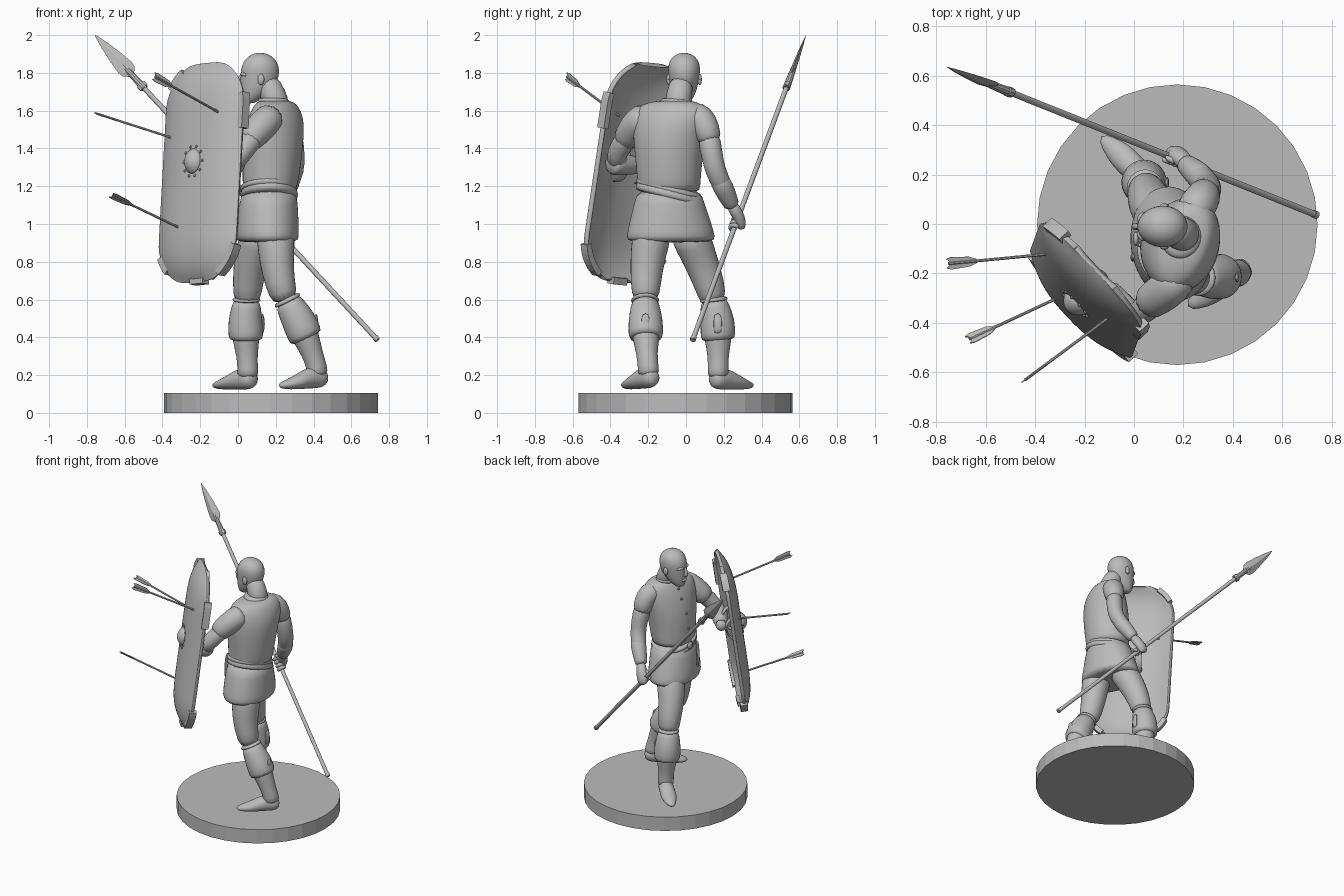
import bpy
import bmesh
from math import sin, cos, pi, radians, sqrt
from mathutils import Vector

cube = bpy.data.objects.get("Cube")
if cube:
    bpy.data.objects.remove(cube, do_unlink=True)

grey = bpy.data.materials.new("plain_grey")
grey.use_nodes = True
grey.diffuse_color = (0.5, 0.5, 0.5, 1)
grey.node_tree.nodes["Principled BSDF"].inputs["Base Color"].default_value = grey.diffuse_color


def finish(name, bm, smooth=True, subdivide=0, thickness=0):
    """Turn a bmesh into a named, coloured object."""
    bmesh.ops.recalc_face_normals(bm, faces=bm.faces)
    mesh = bpy.data.meshes.new(name)
    bm.to_mesh(mesh)
    bm.free()
    mesh.materials.append(grey)
    if smooth:
        mesh.shade_smooth()
        if not subdivide:
            mesh.set_sharp_from_angle(angle=radians(35))
    obj = bpy.data.objects.new(name, mesh)
    bpy.context.scene.collection.objects.link(obj)
    if thickness:
        solid = obj.modifiers.new("thickness", "SOLIDIFY")
        solid.thickness, solid.offset = thickness, 0
    if subdivide:
        sub = obj.modifiers.new("rounding", "SUBSURF")
        sub.levels = sub.render_levels = subdivide
    return obj


def skin(name, rings, **options):
    """Join rings of points into a capped surface."""
    bm = bmesh.new()
    loops = [[bm.verts.new(p) for p in ring] for ring in rings]
    for low, high in zip(loops, loops[1:]):
        for i in range(len(low)):
            j = (i + 1) % len(low)
            bm.faces.new((low[i], low[j], high[j], high[i]))
    bm.faces.new(loops[0])
    bm.faces.new(loops[-1])
    return finish(name, bm, **options)


def body(name, sections, sides=24, slope=0):
    """Stack level sections: z, x, y, half width, half depth, twist in degrees."""
    rings = []
    for z, x, y, wide, deep, twist in sections:
        t, ring = radians(twist), []
        for i in range(sides):
            a = 2 * pi * i / sides
            across, along = wide * sin(a), deep * cos(a)
            dy = across * cos(t) - along * sin(t)
            ring.append((x + across * sin(t) + along * cos(t), y + dy, z + slope * dy))
        rings.append(ring)
    return skin(name, rings, subdivide=1)


def tube(name, points, radii, sides=14, subdivide=1, side=None, smooth=True):
    """Sweep an ellipse along points; a radius may be a pair (side, other)."""
    pts, rings = [Vector(p) for p in points], []
    overall = (pts[-1] - pts[0]).normalized()
    ref = Vector((0, 0, 1)) if abs(overall.z) < 0.75 else Vector((1, 0, 0))
    for i, p in enumerate(pts):
        tangent = (pts[min(i + 1, len(pts) - 1)] - pts[max(i - 1, 0)]).normalized()
        u = tangent.cross(ref).normalized()
        if side is not None:
            u = (side - tangent * side.dot(tangent)).normalized()
        v = u.cross(tangent)
        r = radii[i] if isinstance(radii, (list, tuple)) else radii
        a, b = r if isinstance(r, tuple) else (r, r)
        angles = [2 * pi * (k + 0.5) / sides for k in range(sides)]
        rings.append([p + u * a * cos(t) + v * b * sin(t) for t in angles])
    return skin(name, rings, subdivide=subdivide, smooth=smooth)


def ball(name, centre, size, segments=14):
    bm = bmesh.new()
    bmesh.ops.create_uvsphere(bm, u_segments=segments, v_segments=segments // 2 + 1, radius=1)
    for v in bm.verts:
        v.co = Vector(c * s for c, s in zip(v.co, size)) + Vector(centre)
    obj = finish(name, bm)
    obj.data.shade_smooth()
    return obj


# Round base
bm = bmesh.new()
bmesh.ops.create_cone(bm, cap_ends=True, segments=32, radius1=0.567, radius2=0.567, depth=0.105)
bmesh.ops.translate(bm, verts=bm.verts, vec=(0.175, -0.003, 0.0525))
finish("base_disc", bm, smooth=False)

# Torso and tunic
chest = [(1.16, .165, -.09, .165, .14, 0), (1.2, .17, -.09, .167, .147, 2),
         (1.3, .178, -.09, .175, .155, 8), (1.42, .185, -.09, .19, .16, 14),
         (1.53, .2, -.085, .205, .147, 20), (1.6, .2, -.08, .2, .122, 21),
         (1.635, .2, -.075, .165, .1, 21), (1.655, .195, -.06, .1, .085, 18)]
body("vest", chest)
body("vest_collar", [(1.63, .195, -.06, .1, .09, 18), (1.66, .187, -.05, .084, .08, 15),
                     (1.67, .18, -.045, .076, .074, 15)])
body("tunic_skirt", [(.9, .153, -.08, .238, .166, -8), (.93, .153, -.08, .238, .169, -8),
                     (1.0, .156, -.083, .222, .167, -6), (1.1, .161, -.088, .19, .156, -3),
                     (1.2, .168, -.09, .168, .147, 0)])
body("vest_hem", [(1.13, .165, -.09, .183, .156, 0), (1.15, .165, -.09, .18, .156, 0),
                  (1.22, .168, -.09, .163, .143, 0)], slope=-.25)
body("belt", [(z, .162, -.09, r + .022, r, 0) for z, r in
              [(1.168, .142), (1.172, .154), (1.2, .152), (1.204, .14)]], slope=-.25)
tube("belt_tail", [(.0, -.13, 1.2), (-.01, -.135, 1.1), (.0, -.14, .98)], [(.018, .008)] * 3, sides=8)
ball("belt_buckle", (.008, -.06, 1.18), (.012, .03, .026))
for z, x, y, wide, deep, twist in chest[1:7]:
    t = radians(twist)
    ball("vest_button", (x - deep * cos(t), y + deep * sin(t), z), (.009, .009, .009), 8)

# Head
tube("neck", [(.215, -.05, 1.6), (.185, -.035, 1.69), (.145, -.02, 1.77)], [.078, .068, .066])
body("head", [(1.638, .06, -.012, .02, .022, 0), (1.65, .066, -.012, .04, .04, 0),
              (1.685, .085, -.012, .06, .068, 0), (1.73, .105, -.011, .074, .092, 0),
              (1.775, .114, -.01, .081, .102, 0), (1.82, .117, -.01, .087, .103, 0),
              (1.86, .118, -.01, .08, .09, 0), (1.89, .118, -.01, .057, .062, 0),
              (1.907, .115, -.01, .02, .022, 0)])
tube("nose", [(.024, -.01, 1.8), (.005, -.01, 1.765), (.002, -.01, 1.735), (.022, -.01, 1.725)],
     [.009, .013, .019, .012], sides=8)
tube("lips", [(.03, -.038, 1.694), (.012, -.011, 1.697), (.03, .016, 1.694)], .011, sides=8)
for s in (-1, 1):
    tube("eyebrow", [(.022, -.01 + s * .012, 1.79), (.018, -.01 + s * .035, 1.797),
                     (.045, -.01 + s * .06, 1.787)], .011, sides=8)
    ball("ear", (.122, -.01 + s * .082, 1.765), (.018, .012, .03))

# Right arm, holding the spear
tube("right_sleeve", [(.22, .02, 1.585), (.262, .08, 1.565), (.28, .112, 1.5), (.288, .13, 1.42)],
     [.075, .08, .073, .064])
tube("right_arm", [(.28, .115, 1.5), (.298, .138, 1.36), (.298, .155, 1.28), (.265, .195, 1.2),
                   (.21, .24, 1.1)], [.066, .058, .056, .053, .036])
tube("right_bracer", [(.292, .165, 1.255), (.26, .2, 1.19), (.215, .237, 1.11), (.205, .245, 1.095)],
     [.055, .057, .044, .042])
tube("right_palm", [(.215, .238, 1.11), (.19, .268, 1.06), (.165, .292, 1.01), (.155, .295, .97)],
     [.033, (.034, .04), (.03, .042), (.02, .03)])

# Left arm, behind the shield
tube("left_sleeve", [(.19, -.19, 1.575), (.15, -.255, 1.545), (.085, -.3, 1.475), (.045, -.33, 1.425)],
     [.082, .085, .078, .07])
tube("left_arm", [(.11, -.285, 1.49), (.045, -.34, 1.42), (.0, -.385, 1.34), (-.055, -.325, 1.32),
                  (-.13, -.245, 1.31)], [.066, .06, .06, .055, .04])
tube("left_bracer", [(.01, -.405, 1.32), (-.025, -.365, 1.32), (-.1, -.275, 1.31), (-.115, -.255, 1.31)],
     [.062, .064, .05, .046])
tube("left_hand", [(-.12, -.25, 1.31), (-.145, -.22, 1.31), (-.165, -.195, 1.31)], [.035, .042, .03])


def leg(side, thigh, shin, foot, toe_tip):
    """Trouser leg, boot with cuff, ties and foot."""
    tube(side + "_thigh", thigh, [.105, .103, .093, .082, .072])
    tube(side + "_boot_shaft", shin, [.076, .084, .074, .056, .056, .06])
    top, knee, calf = (Vector(p) for p in shin[:3])
    axis = (calf - top).normalized()
    tube(side + "_boot_cuff", [top - axis * .03, top, knee, calf - axis * .01, calf + axis * .01],
         [.068, .078, .094, .096, .084])
    tube(side + "_knee_tie", [top - axis * d for d in (.045, .03, .015)], [.068, .079, .075])
    tube(side + "_cuff_strap", [knee + Vector((.09, 0, .04)), knee + Vector((.1, 0, -.02)),
                                knee + Vector((.09, 0, -.075))], [(.024, .008)] * 3, sides=8)
    tube(side + "_foot", foot + [toe_tip],
         [(.035, .035), (.052, .055), (.052, .062), (.058, .044), (.05, .03), (.018, .014)])


leg("right", [(.125, .0, .98), (.1, .04, .9), (.065, .08, .8), (.052, .125, .68), (.045, .15, .57)],
    [(.045, .15, .57), (.038, .168, .49), (.042, .17, .39), (.048, .17, .3), (.052, .17, .23),
     (.052, .17, .18)],
    [(.085, .135, .175), (.065, .16, .178), (.025, .2, .183), (-.03, .255, .165), (-.075, .3, .152)],
    (-.135, .355, .143))
leg("left", [(.2, -.17, .98), (.2, -.19, .9), (.205, -.205, .8), (.22, -.213, .69), (.255, -.215, .58)],
    [(.275, -.216, .57), (.322, -.214, .49), (.36, -.212, .4), (.395, -.207, .31), (.418, -.2, .24),
     (.422, -.195, .19)],
    [(.468, -.165, .19), (.437, -.185, .185), (.39, -.215, .19), (.33, -.258, .168), (.275, -.295, .152)],
    (.217, -.335, .143))

# Shield frame: width, height and outward directions
centre = Vector((-.187, -.262, 1.27))
up = Vector((.055, .15, 1)).normalized()
wide = Vector((.68, -.73, 0))
wide = (wide - up * wide.dot(up)).normalized()
out = up.cross(wide).normalized()
if out.x > 0:
    out = -out
HALF, TALL = .292, .58


def half_width(v):
    return HALF * sqrt(1 - max(0, (abs(v) - .35) / .25) ** 2)


def on_shield(u, v, lift=0):
    """Domed surface whose edge lies in one plane."""
    across = min(1, abs(u) / half_width(v))
    bulge = .075 * (1 - across ** 2.5) * (1 - (abs(v) / TALL) ** 7)
    return centre + wide * u + up * v + out * (bulge + lift)


# Shield board
bm = bmesh.new()
rows = []
for j in range(41):
    v = TALL * sin(pi * (j / 40 - .5))
    rows.append([bm.verts.new(on_shield(half_width(v) * sin(pi * i / 40), v)) for i in range(-20, 21)])
for low, high in zip(rows, rows[1:]):
    for i in range(40):
        bm.faces.new((low[i], low[i + 1], high[i + 1], high[i]))
finish("shield_board", bm, thickness=.026)


# Metal clips on the shield edge
def clip(name, s, start, end):
    heights = [start + (end - start) * i / 6 for i in range(7)]
    tube("shield_" + name, [on_shield(s * half_width(v), v) for v in heights], [(.036, .024)] * 7,
         sides=4, subdivide=0, side=out, smooth=False)


clip("upper_clip", 1, .22, .41)
clip("lower_clip", 1, -.55, -.4)
clip("far_clip", -1, -.52, -.44)
clip("top_clip", -1, .46, .55)
tube("shield_bottom_clip", [on_shield(u, -TALL) for u in (-.03, .02, .07)], [(.034, .026)] * 3, sides=4,
     subdivide=0, side=out, smooth=False)

# Shield boss with rivets, and arm straps
hub_u, hub_v = .012, .05
tube("shield_boss", [on_shield(hub_u, hub_v, d) for d in (0, .015, .035, .05, .055)],
     [(.06, .072), (.058, .07), (.045, .054), (.025, .03), (.007, .008)], sides=20, side=wide)
for k in range(10):
    a = 2 * pi * k / 10
    ball("boss_rivet", on_shield(hub_u + .07 * cos(a), hub_v + .082 * sin(a), .013), (.008,) * 3, 8)
for u in (-.06, .1):
    tube("arm_strap", [on_shield(u, v, d) for v, d in
                       [(-.06, -.01), (-.05, -.07), (.05, -.12), (.13, -.07), (.14, -.01)]],
         [(.025, .008)] * 5, sides=8, side=wide)


# Arrows stuck in the shield
def arrow(head, tail, vane):
    head, tail = Vector(head), Vector(tail)
    d = (tail - head).normalized()
    tube("arrow_shaft", [head - d * .03, tail], .0065, sides=8, subdivide=0)
    vane = Vector(vane)
    vane = (vane - d * vane.dot(d)).normalized()
    bm = bmesh.new()
    for s in (-1, 1):
        shape = [(-.14, 0), (-.09, .02), (-.01, .025), (.01, .019), (-.015, 0)]
        bm.faces.new([bm.verts.new(tail + d * a + vane * s * b) for a, b in shape])
    finish("arrow_fletching", bm, smooth=False, thickness=.005)


arrow((-.09, -.37, 1.585), (-.44, -.63, 1.78), (0, 0, 1))
arrow((-.33, -.12, 1.45), (-.75, -.16, 1.585), (-.3, .9, .2))
arrow((-.29, -.29, .97), (-.665, -.465, 1.15), (.6, -.65, .45))

# Spear
butt, tip = Vector((.74, .035, .385)), Vector((-.757, .635, 2.0))
along = (tip - butt).normalized()
flat = Vector((.8, .15, .7))
flat = (flat - along * flat.dot(along)).normalized()


def spear(name, stations, **options):
    tube(name, [tip - along * s[0] for s in stations], [(s[1], s[2]) for s in stations],
         subdivide=0, side=flat, **options)


tube("spear_shaft", [butt, tip - along * .25], .0135, sides=12, subdivide=0)
spear("spear_butt_cap", [(d, .016, .016) for d in (2.26, 2.28)], sides=12)
spear("spear_socket", [(.4, .02, .02), (.3, .017, .017), (.2, .012, .012)], sides=10)
spear("spear_collar", [(d, .027, .02) for d in (.37, .395)], sides=8)
bm = bmesh.new()
ridge = flat.cross(along)
profile = [(0, .002), (.06, .018), (.16, .036), (.24, .046), (.27, .042), (.3, .014)]
sections = [[bm.verts.new(tip - along * d + flat * a + ridge * b) for a, b in
             ((w, 0), (0, w * .3), (-w, 0), (0, -w * .3))] for d, w in profile]
for one, two in zip(sections, sections[1:]):
    for i in range(4):
        bm.faces.new((one[i], one[i - 1], two[i - 1], two[i]))
finish("spear_blade", bm, smooth=False)

# Fingers wrapped around the spear shaft
for k in range(4):
    grip = butt + along * (.84 + .026 * k)
    loop = [grip + (flat * cos(a) + ridge * sin(a)) * .025 for a in (radians(50 * i - 60) for i in range(6))]
    tube("right_finger", loop, [.014] * 5 + [.009], sides=8, side=along)
tube("right_thumb", [(.185, .255, 1.07), (.15, .255, 1.06), (.125, .275, 1.06)], [.016, .015, .01], sides=8)
